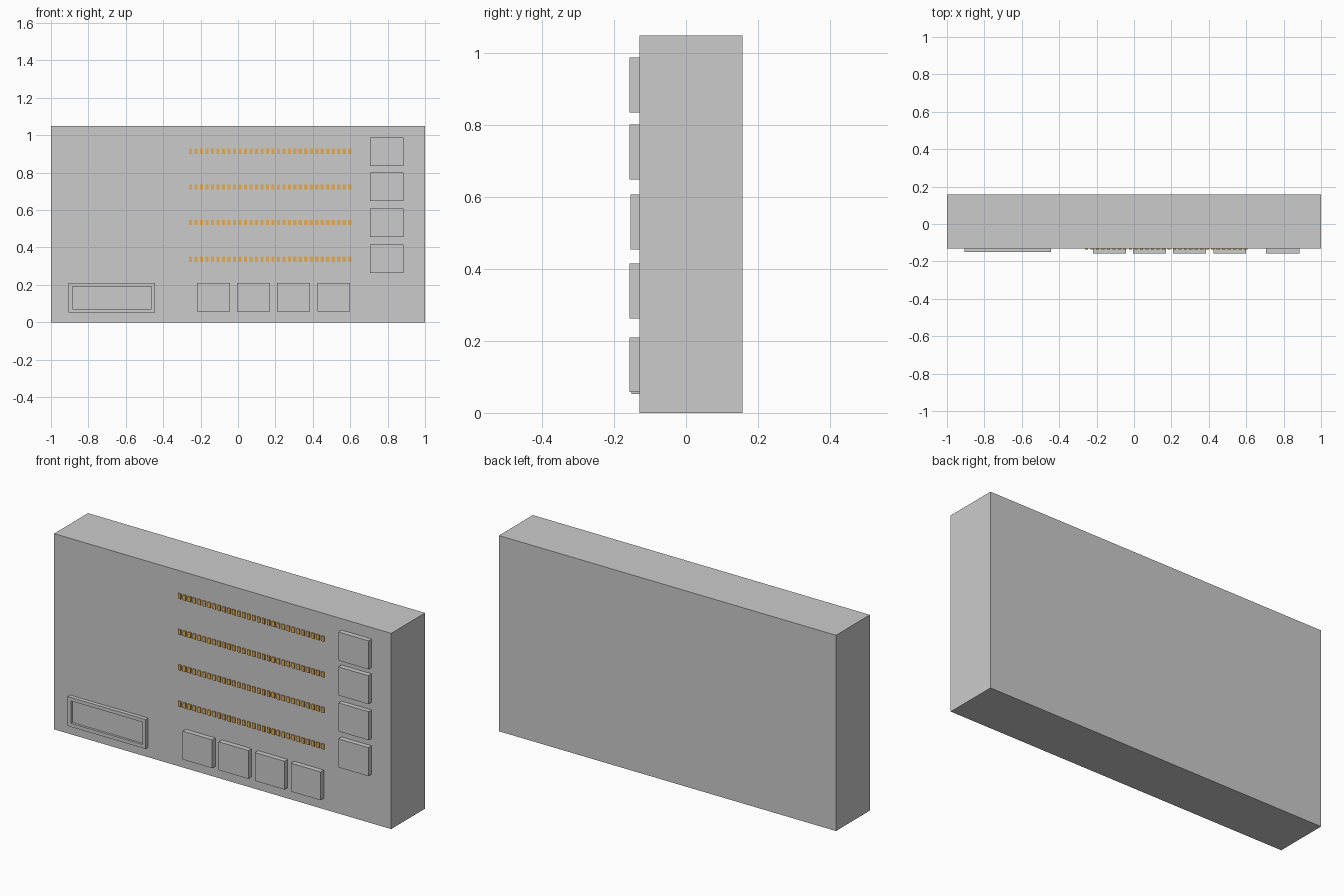
import bpy, bmesh
from mathutils import Vector

if "Cube" in bpy.data.objects:
    bpy.data.objects.remove(bpy.data.objects["Cube"])

FACE_Y = -0.13          # front plane of the cabinet
LEDS = 30               # indicators per row


def add_box(bm, x0, x1, y0, y1, z0, z1):
    verts = bmesh.ops.create_cube(bm, size=1)["verts"]
    for v in verts:
        v.co = Vector((x0 if v.co.x < 0 else x1,
                       y0 if v.co.y < 0 else y1,
                       z0 if v.co.z < 0 else z1))


def finish(bm, name):
    mesh = bpy.data.meshes.new(name)
    bm.to_mesh(mesh)
    bm.free()
    ob = bpy.data.objects.new(name, mesh)
    bpy.context.collection.objects.link(ob)
    return ob


def box(name, *bounds):
    bm = bmesh.new()
    add_box(bm, *bounds)
    return finish(bm, name)


# Cabinet
box("cabinet", -1, 1, FACE_Y, 0.157, 0, 1.05)

# Column of square buttons on the right
for i, z in enumerate((0.263, 0.455, 0.649, 0.836)):
    front = -0.155 if i == 1 else -0.157
    box(f"side_button_{i + 1}", 0.706, 0.884, front, FACE_Y, z, z + 0.153)

# Row of square buttons along the bottom
for i in range(4):
    x = -0.219 + i * 0.2143
    box(f"lower_button_{i + 1}", x, x + 0.176, -0.157, FACE_Y, 0.058, 0.21)

# Wide display with a recessed window
bm = bmesh.new()
add_box(bm, -0.905, -0.443, -0.151, FACE_Y, 0.052, 0.21)
bm.normal_update()
front = min(bm.faces, key=lambda f: f.calc_center_median().y)
bmesh.ops.inset_region(bm, faces=[front], thickness=0.027)
bmesh.ops.inset_region(bm, faces=[front], thickness=0.0001, depth=-0.012)
finish(bm, "display_frame")

# Rows of small orange indicators
orange = bpy.data.materials.new("indicator_orange")
orange.diffuse_color = (0.8, 0.42, 0.08, 1)
orange.use_nodes = True
orange.node_tree.nodes["Principled BSDF"].inputs["Base Color"].default_value = orange.diffuse_color
step = 0.88 / LEDS
for row, z in enumerate((0.337, 0.533, 0.723, 0.915)):
    bm = bmesh.new()
    for i in range(LEDS):
        x = -0.262 + i * step
        add_box(bm, x, x + 0.017, FACE_Y - 0.006, FACE_Y, z - 0.014, z + 0.014)
    finish(bm, f"indicator_row_{row + 1}").data.materials.append(orange)
